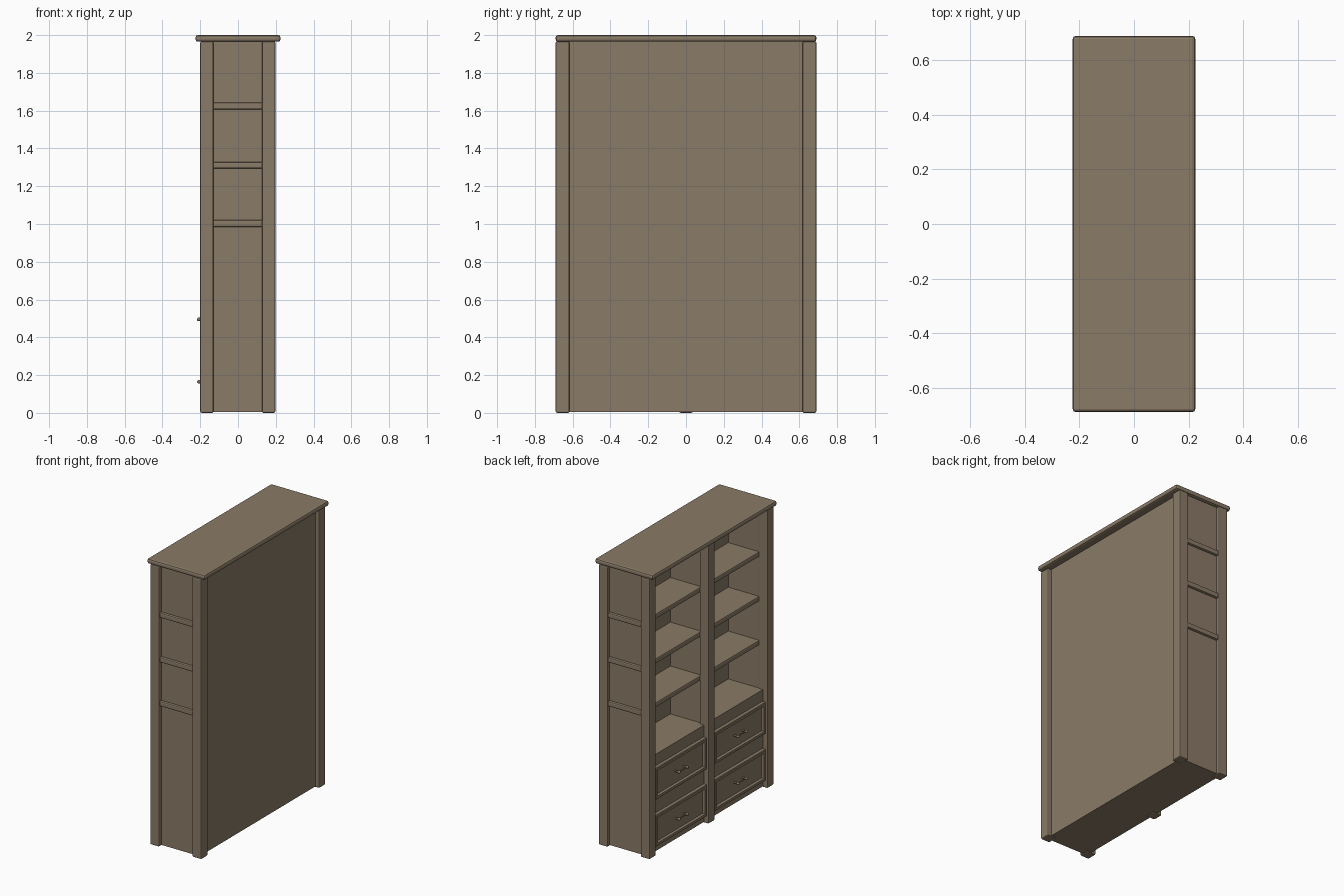
import bpy, bmesh, math
from mathutils import Matrix

if "Cube" in bpy.data.objects:
    bpy.data.objects.remove(bpy.data.objects["Cube"])

wood = bpy.data.materials.new("brown wood")
wood.diffuse_color = (0.255, 0.197, 0.135, 1)
wood.use_nodes = True
wood.node_tree.nodes["Principled BSDF"].inputs["Base Color"].default_value = wood.diffuse_color


def finish(name, bm, bevel=0.0):
    me = bpy.data.meshes.new(name)
    bmesh.ops.recalc_face_normals(bm, faces=bm.faces)
    bm.to_mesh(me)
    bm.free()
    me.materials.append(wood)
    ob = bpy.data.objects.new(name, me)
    bpy.context.collection.objects.link(ob)
    if bevel:
        m = ob.modifiers.new("rounded edges", 'BEVEL')
        m.width, m.segments = bevel, 2
    return ob


def box(name, x, y, z, bevel=0.0):
    """Box from (min, max) ranges on each axis."""
    bm = bmesh.new()
    bmesh.ops.create_cube(bm, size=1)
    for v in bm.verts:
        v.co = [r[0] if c < 0 else r[1] for c, r in zip(v.co, (x, y, z))]
    return finish(name, bm, bevel)


def drawer(name, y, z):
    """Drawer front: raised frame with a sloped moulding and sunken panel."""
    bm = bmesh.new()
    bmesh.ops.create_cube(bm, size=1)
    for v in bm.verts:
        v.co = [r[0] if c < 0 else r[1] for c, r in zip(v.co, ((-0.188, -0.15), y, z))]
    bm.normal_update()
    front = [f for f in bm.faces if f.normal.x < -0.9]
    bmesh.ops.inset_region(bm, faces=front, thickness=0.006, depth=0.004)
    bmesh.ops.inset_region(bm, faces=front, thickness=0.024, depth=0)
    bmesh.ops.inset_region(bm, faces=front, thickness=0.008, depth=-0.014)
    return finish(name, bm)


def handle(name, y, z):
    """Pull with two turned knobs joined by a thin bar."""
    bm = bmesh.new()
    for dy in (-0.045, 0.045):
        bmesh.ops.create_uvsphere(bm, u_segments=12, v_segments=8, radius=0.01,
                                  matrix=Matrix.Translation((-0.207, y + dy, z)))
        bmesh.ops.create_cone(bm, cap_ends=True, segments=10, radius1=0.006, radius2=0.006, depth=0.03,
                              matrix=Matrix.Translation((-0.192, y + dy, z)) @ Matrix.Rotation(math.pi / 2, 4, 'Y'))
    bmesh.ops.create_cone(bm, cap_ends=True, segments=10, radius1=0.004, radius2=0.004, depth=0.09,
                          matrix=Matrix.Translation((-0.203, y, z)) @ Matrix.Rotation(math.pi / 2, 4, 'X'))
    for f in bm.faces:
        f.smooth = len(f.verts) <= 4
    finish(name, bm)


# Top board
box("top_board", (-0.225, 0.225), (-0.69, 0.69), (1.965, 2.0), 0.012)

# Corner posts and centre front post
for xn, x in (("front", (-0.2, -0.13)), ("back", (0.127, 0.198))):
    for yn, y in (("left", (0.617, 0.69)), ("right", (-0.69, -0.617))):
        box(f"{xn}_{yn}_post", x, y, (0, 1.967), 0.008)
box("centre_post", (-0.2, -0.13), (-0.036, 0.036), (0, 1.967), 0.008)

# Carcass panels
box("back_panel", (0.107, 0.168), (-0.65, 0.65), (0.006, 1.967))
box("left_panel", (-0.14, 0.16), (0.622, 0.665), (0.006, 1.967))
box("right_panel", (-0.14, 0.16), (-0.665, -0.622), (0.006, 1.967))
box("divider", (-0.14, 0.12), (-0.02, 0.02), (0.006, 1.967))

# Shelves, with ends showing through the side panels
for i, z in enumerate((1.003, 1.311, 1.624)):
    box(f"shelf_{i + 1}", (-0.133, 0.13), (-0.683, 0.683), (z - 0.018, z + 0.018), 0.008)

# Drawer cabinet, drawers and pulls
box("drawer_cabinet", (-0.165, 0.12), (-0.64, 0.64), (0.006, 0.685))
for side, yc in (("left", 0.327), ("right", -0.327)):
    for level, zc in (("lower", 0.165), ("upper", 0.495)):
        drawer(f"{side}_{level}_drawer", (yc - 0.285, yc + 0.285), (zc - 0.11, zc + 0.11))
        handle(f"{side}_{level}_pull", yc, zc)
